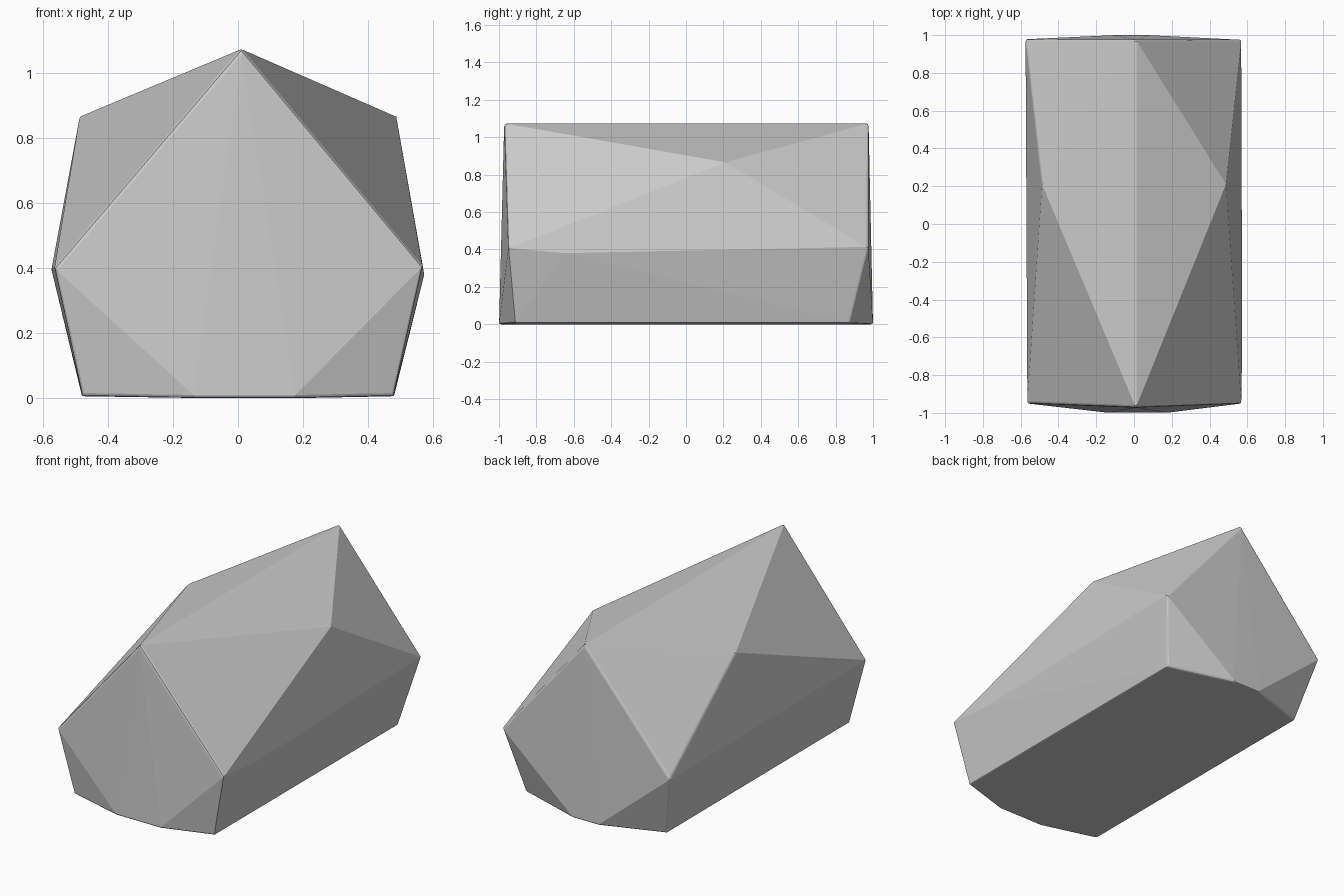
import bpy, bmesh, math

if "Cube" in bpy.data.objects:
    bpy.data.objects.remove(bpy.data.objects["Cube"])

# Corner points of the faceted block: the solid is their convex hull
points = [
    # roof ridge
    (0.01, -0.972, 1.074), (0.01, 0.976, 1.074),
    # front and back bulges along the floor
    (-0.13, -1.0, 0.0), (0.17, -1.0, 0.0),
    (-0.10, 1.0, 0.0), (0.07, 1.0, 0.0),
    # left-hand waist
    (-0.565, -0.95, 0.40), (-0.575, 0.978, 0.40),
    # right-hand waist
    (0.568, -0.95, 0.405), (0.573, -0.65, 0.38), (0.568, 0.975, 0.41),
]
# Shoulders and floor corners, mirrored left and right
for s in (-1, 1):
    points += [(s * 0.487, 0.21, 0.866),
               (s * 0.478, -0.912, 0.006),
               (s * 0.480, 0.875, 0.006)]

bm = bmesh.new()
for p in points:
    bm.verts.new(p)
bmesh.ops.convex_hull(bm, input=bm.verts[:])
bmesh.ops.dissolve_limit(bm, angle_limit=math.radians(1),
                         verts=bm.verts[:], edges=bm.edges[:])
bmesh.ops.recalc_face_normals(bm, faces=bm.faces[:])
mesh = bpy.data.meshes.new("faceted_block")
bm.to_mesh(mesh)
bm.free()
block = bpy.data.objects.new("faceted_block", mesh)
bpy.context.collection.objects.link(block)

# Slightly softened edges
bevel = block.modifiers.new("soft_edges", 'BEVEL')
bevel.width = 0.01
bevel.segments = 2
bevel.limit_method = 'ANGLE'
bevel.angle_limit = math.radians(35)
